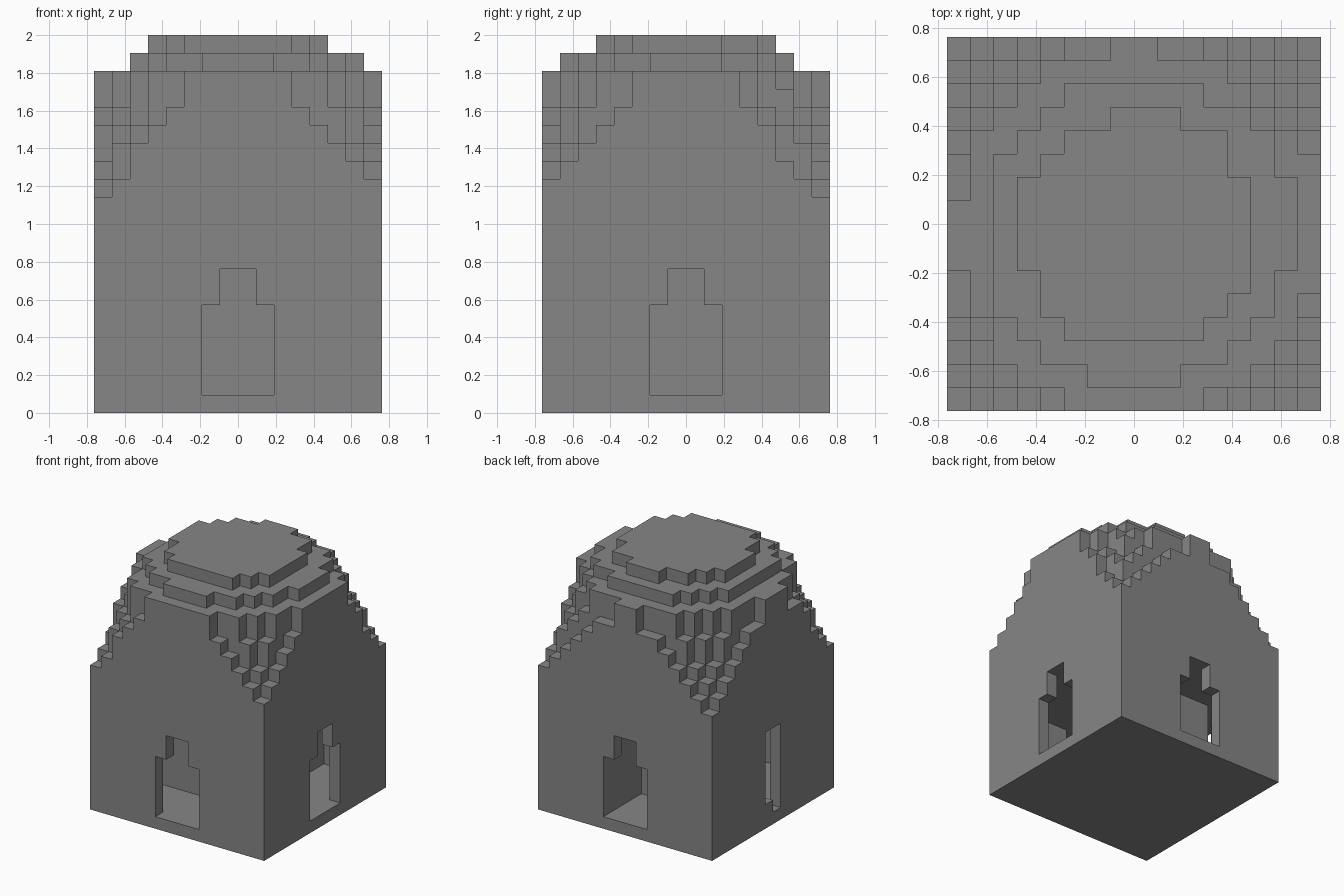
import bpy, bmesh
from mathutils import Vector

cube = bpy.data.objects.get("Cube")
if cube:
    bpy.data.objects.remove(cube, do_unlink=True)

W, H = 16, 21            # blocks across and up
S = 2 / H                # block size
CEILING = 8

stone = bpy.data.materials.new("grey stone")
stone.use_nodes = True
stone.diffuse_color = (0.24, 0.24, 0.24, 1)
stone.node_tree.nodes["Principled BSDF"].inputs["Base Color"].default_value = (0.24, 0.24, 0.24, 1)


def box(x, y, z):
    """All blocks inside three half-open ranges."""
    return {(i, j, k) for i in range(*x) for j in range(*y) for k in range(*z)}


# Doorways: broad below, narrow above, through the front, back and +x walls
doors = set()
for wall in (0, W - 1):
    depth = (wall, wall + 1)
    doors |= box((6, 10), depth, (1, 6)) | box((7, 9), depth, (6, CEILING))
depth = (W - 1, W)
doors |= box(depth, (6, 10), (1, 6)) | box(depth, (7, 9), (6, CEILING))
# Narrow slit in the -x wall, one block higher at one side
slit = box((0, 1), (7, 9), (1, CEILING)) - {(0, 8, 1)}

# Dome: each tier spreads to a squared radius about a slightly offset centre
tiers = {20: 25.5, 19: 43, 18: 61.5, 17: 62, 16: 70.2, 15: 78, 14: 86, 13: 95, 12: 107}


def in_dome(block):
    i, j, k = block
    reach = (i - 7.7) ** 2 + (j - 7.2) ** 2
    return k < 12 or reach < tiers[k]


floor = box((0, W), (0, W), (0, 1))
room = box((1, W - 1), (1, W - 1), (1, CEILING))
walls = box((0, W), (0, W), (1, CEILING)) - room - doors - slit
core = box((3, 11), (5, 11), (1, CEILING))
partition = box((10, 11), (11, W - 1), (1, CEILING))
roof = {b for b in box((0, W), (0, W), (CEILING, H)) if in_dome(b)}

parts = {"floor": floor, "outer_walls": walls, "inner_core": core,
         "inner_partition": partition, "domed_roof": roof}
solid = set().union(*parts.values())


def build(name, blocks):
    """Mesh the exposed sides of the blocks and merge the flat areas."""
    bm = bmesh.new()
    for block in blocks:
        for axis in range(3):
            for side in (0, 1):
                near = list(block)
                near[axis] += 2 * side - 1
                if tuple(near) in solid:
                    continue
                u, v = (axis + 1) % 3, (axis + 2) % 3
                ring = []
                for a, b in ((0, 0), (1, 0), (1, 1), (0, 1)):
                    p = Vector(block)
                    p[axis] += side
                    p[u] += a
                    p[v] += b
                    ring.append(bm.verts.new((p - Vector((W / 2, W / 2, 0))) * S))
                bm.faces.new(ring if side else ring[::-1])
    bmesh.ops.remove_doubles(bm, verts=bm.verts, dist=S / 100)
    bmesh.ops.dissolve_limit(bm, angle_limit=0.01, verts=bm.verts, edges=bm.edges)
    mesh = bpy.data.meshes.new(name)
    bm.to_mesh(mesh)
    bm.free()
    mesh.materials.append(stone)
    bpy.context.collection.objects.link(bpy.data.objects.new(name, mesh))


for name, blocks in parts.items():
    build(name, blocks)
